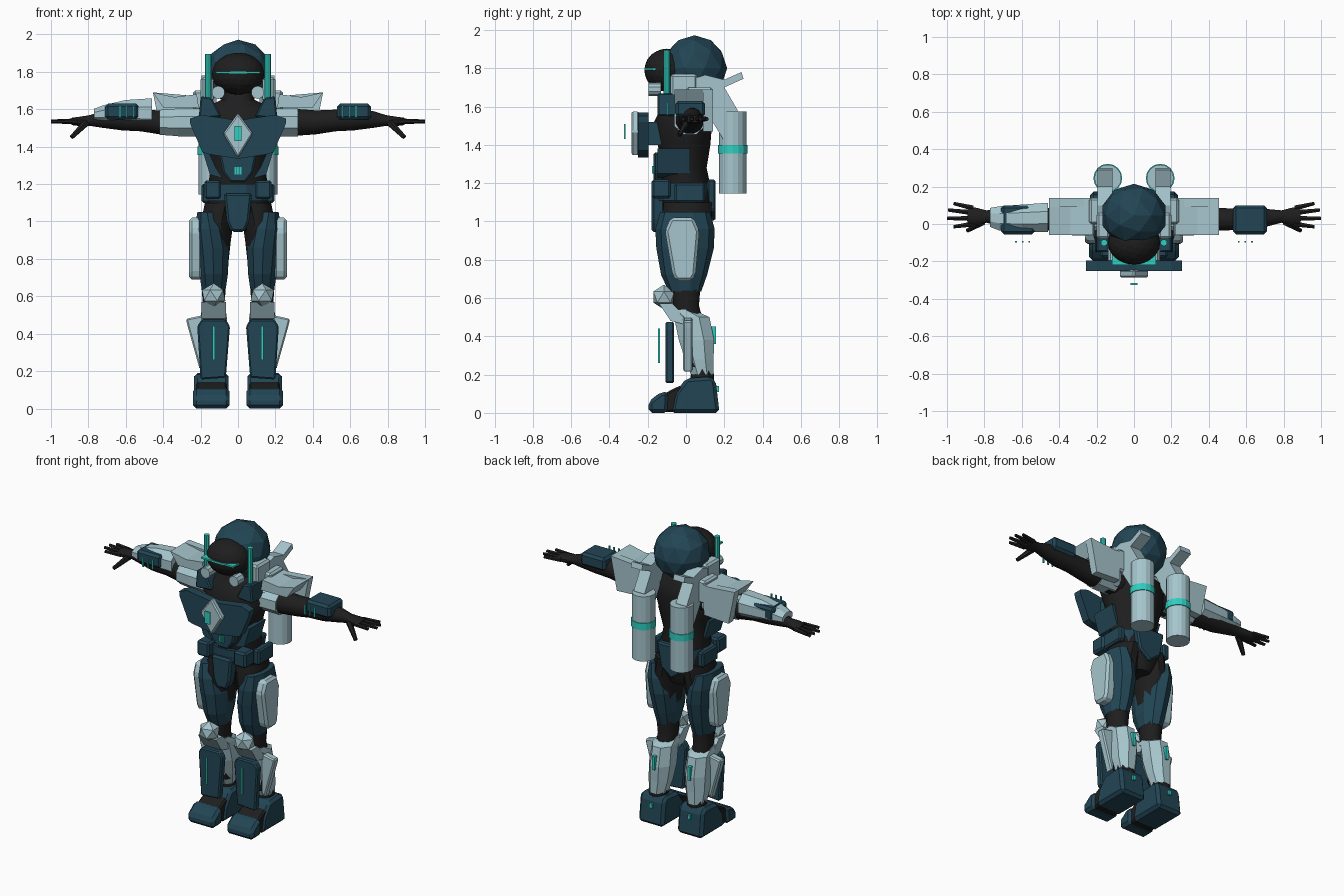
import bpy, bmesh, math
from mathutils import Vector, Matrix


def material(name, rgb):
    m = bpy.data.materials.new(name)
    m.diffuse_color = (*rgb, 1)
    return m


NAVY = material("dark blue armour", (0.016, 0.06, 0.09))
PALE = material("pale blue armour", (0.38, 0.56, 0.61))
TEAL = material("teal light", (0.03, 0.62, 0.53))
BLACK = material("black suit", (0.013, 0.013, 0.013))
BOTH = (1, -1)


def finish(name, bm, mat, side=1, smooth=False, bevel=0):
    if side < 0:
        bmesh.ops.scale(bm, vec=(-1, 1, 1), verts=bm.verts)
    bmesh.ops.recalc_face_normals(bm, faces=bm.faces)
    if bevel:
        bmesh.ops.bevel(bm, geom=bm.edges[:], offset=bevel, segments=1, affect='EDGES')
    me = bpy.data.meshes.new(name)
    bm.to_mesh(me)
    bm.free()
    me.materials.append(mat)
    ob = bpy.data.objects.new(name, me)
    bpy.context.collection.objects.link(ob)
    if smooth:
        bpy.ops.object.select_all(action='DESELECT')
        ob.select_set(True)
        bpy.context.view_layer.objects.active = ob
        bpy.ops.object.shade_smooth_by_angle(angle=math.radians(40))
    return ob


def place(axis, t, a, b):
    return {'x': (t, a, b), 'y': (a, t, b), 'z': (a, b, t)}[axis]


def skin(bm, loops):
    for p, q in zip(loops, loops[1:]):
        for i in range(len(p)):
            j = (i + 1) % len(p)
            bm.faces.new((p[i], p[j], q[j], q[i]))
    bm.faces.new(loops[0])
    bm.faces.new(loops[-1])


def prism(name, pts, axis, lo, hi, mat, sides=(1,), bevel=0.0):
    """Extrude a flat profile along an axis."""
    for s in sides:
        bm = bmesh.new()
        skin(bm, [[bm.verts.new(place(axis, t, a, b)) for a, b in pts] for t in (lo, hi)])
        finish(name, bm, mat, s, bevel=bevel)


def box(name, x, y, z, mat, sides=(1,), bevel=0.0):
    pts = [(x[0], z[0]), (x[1], z[0]), (x[1], z[1]), (x[0], z[1])]
    prism(name, pts, 'y', *y, mat, sides, bevel)


def loft(name, rings, axis, mat, n=8, sides=(1,), smooth=False):
    """Rings are (position, centre a, centre b, radius a, radius b)."""
    for s in sides:
        bm = bmesh.new()
        angles = [2 * math.pi * (i + 0.5) / n for i in range(n)]
        skin(bm, [[bm.verts.new(place(axis, t, a + ra * math.cos(u), b + rb * math.sin(u)))
                   for u in angles] for t, a, b, ra, rb in rings])
        finish(name, bm, mat, s, smooth)


def rod(name, p, q, r1, r2, mat, n=8, sides=(1,), smooth=False):
    p, q = Vector(p), Vector(q)
    for s in sides:
        bm = bmesh.new()
        m = Matrix.Translation((p + q) / 2) @ (q - p).to_track_quat('Z', 'Y').to_matrix().to_4x4()
        bmesh.ops.create_cone(bm, cap_ends=True, segments=n, radius1=r1, radius2=r2,
                              depth=(q - p).length, matrix=m)
        finish(name, bm, mat, s, smooth)


def ball(name, c, r, mat, sub=2, sides=(1,)):
    for s in sides:
        bm = bmesh.new()
        m = Matrix.Translation(c) @ Matrix.Diagonal((*r, 1))
        bmesh.ops.create_icosphere(bm, subdivisions=sub, radius=1, matrix=m)
        finish(name, bm, mat, s)


# Head
ball("helmet", (0, 0.045, 1.8), (0.178, 0.17, 0.172), NAVY)
ball("visor", (0, -0.1, 1.79), (0.14, 0.118, 0.112), BLACK, 3)
box("visor_slit", (-0.118, 0.118), (-0.218, -0.16), (1.791, 1.802), TEAL)
rod("antenna", (0.16, -0.1, 1.66), (0.16, -0.1, 1.895), 0.018, 0.018, TEAL, 10, BOTH)
rod("breather", (0.105, -0.195, 1.69), (0.105, -0.13, 1.69), 0.035, 0.035, PALE, 10, BOTH)
box("jaw_guard", (0.13, 0.2), (-0.08, 0.06), (1.64, 1.77), PALE, BOTH, 0.012)

# Suit body
loft("torso", [(0.95, 0, 0.01, 0.08, 0.1), (1.05, 0, 0.01, 0.17, 0.14), (1.14, 0, 0, 0.17, 0.14),
               (1.28, 0, -0.01, 0.15, 0.12), (1.4, 0, -0.01, 0.18, 0.14),
               (1.52, 0, -0.015, 0.22, 0.155), (1.6, 0, 0, 0.2, 0.13),
               (1.65, 0, 0, 0.09, 0.09), (1.72, 0, 0, 0.08, 0.08)], 'z', BLACK, 16, smooth=True)

# Chest armour
prism("chest_plate", [(0, 1.54), (0.06, 1.55), (0.2, 1.57), (0.257, 1.55), (0.255, 1.52),
                      (0.19, 1.37), (0.16, 1.36), (0, 1.335)], 'y', -0.25, -0.195, NAVY, BOTH)
box("chest_mount", (-0.1, 0.1), (-0.2, -0.12), (1.4, 1.52), NAVY)
prism("chest_diamond", [(0, 1.34), (0.08, 1.47), (0, 1.58), (-0.08, 1.47)],
      'y', -0.285, -0.245, PALE, bevel=0.008)
box("chest_light", (-0.02, 0.02), (-0.325, -0.315), (1.43, 1.51), TEAL)
prism("collar", [(0.21, 1.55), (0.2, 1.67), (0.14, 1.66), (0.09, 1.56)],
      'y', -0.15, -0.03, NAVY, BOTH, 0.008)

# Abdomen and belt
prism("abdomen_plate", [(-0.1, 1.36), (0.1, 1.36), (0.08, 1.26), (0.04, 1.21),
                        (-0.04, 1.21), (-0.08, 1.26)], 'y', -0.17, -0.11, NAVY, bevel=0.01)
for x in (-0.014, 0, 0.014):
    box("abdomen_light", (x - 0.005, x + 0.005), (-0.178, -0.165), (1.25, 1.29), TEAL)
prism("rib_guard", [(0.08, 1.23), (0.15, 1.25), (0.19, 1.38), (0.16, 1.38), (0.12, 1.29)],
      'y', -0.15, 0.02, NAVY, BOTH)
loft("belt", [(1.11, 0, -0.01, 0.175, 0.15), (1.2, 0, -0.01, 0.17, 0.15)], 'z', NAVY, 12)
box("belt_pouch", (0.09, 0.18), (-0.18, -0.08), (1.12, 1.22), NAVY, BOTH, 0.012)
box("side_pouch", (0.15, 0.195), (-0.06, 0.1), (1.1, 1.2), NAVY, BOTH, 0.01)
prism("groin_plate", [(-0.075, 1.15), (0.075, 1.15), (0.06, 1.0), (0.035, 0.945),
                      (-0.035, 0.945), (-0.06, 1.0)], 'y', -0.18, -0.11, NAVY, bevel=0.012)
prism("tail_plate", [(-0.11, 1.22), (0.11, 1.22), (0.08, 1.06), (0, 1.0), (-0.08, 1.06)],
      'y', 0.11, 0.155, NAVY, bevel=0.01)

# Shoulders and arms
loft("arm", [(0.15, 0.02, 1.53, 0.08, 0.08), (0.3, 0.02, 1.53, 0.078, 0.075),
             (0.42, 0.025, 1.53, 0.065, 0.066), (0.52, 0.025, 1.54, 0.06, 0.06),
             (0.62, 0.025, 1.545, 0.062, 0.06), (0.73, 0.035, 1.545, 0.045, 0.045),
             (0.79, 0.04, 1.54, 0.034, 0.03), (0.84, 0.04, 1.535, 0.048, 0.027),
             (0.89, 0.045, 1.535, 0.05, 0.02)], 'x', BLACK, 12, BOTH, True)
for y0, y1, x1 in ((0.0, -0.015, 0.965), (0.03, 0.03, 1.0), (0.06, 0.075, 0.995), (0.085, 0.11, 0.965)):
    rod("finger", (0.86, y0, 1.535), (x1, y1, 1.535), 0.016, 0.01, BLACK, 6, BOTH, True)
rod("thumb", (0.81, 0.01, 1.53), (0.89, -0.035, 1.45), 0.02, 0.012, BLACK, 6, BOTH, True)
loft("upper_arm_sleeve", [(0.19, 0.02, 1.53, 0.09, 0.08), (0.32, 0.02, 1.53, 0.088, 0.082)],
     'x', PALE, 8, BOTH)
loft("upper_arm_cuff", [(0.32, 0.02, 1.53, 0.088, 0.08), (0.42, 0.02, 1.53, 0.076, 0.072)],
     'x', PALE, 8, (-1,))
prism("shoulder_pad", [(0.21, 1.61), (0.4, 1.61), (0.455, 1.69), (0.34, 1.665), (0.22, 1.68)],
      'y', -0.06, 0.14, PALE, BOTH)
prism("shoulder_back", [(0.23, 1.48), (0.41, 1.47), (0.455, 1.69), (0.22, 1.67)],
      'y', 0.09, 0.14, PALE, BOTH)
loft("forearm_guard", [(0.46, 0.035, 1.58, 0.085, 0.085), (0.6, 0.03, 1.58, 0.08, 0.075),
                       (0.72, 0.03, 1.575, 0.07, 0.05), (0.77, 0.035, 1.57, 0.055, 0.035)],
     'x', PALE, 8, (-1,))
box("bracer", (0.53, 0.71), (-0.055, 0.1), (1.545, 1.63), NAVY, BOTH, 0.015)
for x in (0.56, 0.595, 0.63):
    box("bracer_light", (x - 0.005, x + 0.005), (-0.1, -0.092), (1.555, 1.62), TEAL, BOTH)

# Backpack
prism("pack_arm", [(0.0, 1.7), (0.02, 1.74), (0.1, 1.765), (0.2, 1.74), (0.29, 1.78), (0.3, 1.745),
                   (0.2, 1.7), (0.27, 1.58), (0.27, 1.5), (0.2, 1.42), (0.12, 1.55), (0.07, 1.66)],
      'x', 0.115, 0.195, PALE, BOTH)
box("pack_shoulder_block", (0.14, 0.24), (0.0, 0.14), (1.55, 1.7), PALE, BOTH, 0.012)
rod("tank", (0.14, 0.245, 1.145), (0.14, 0.245, 1.575), 0.072, 0.072, PALE, 16, BOTH)
rod("tank_band", (0.14, 0.245, 1.355), (0.14, 0.245, 1.4), 0.077, 0.077, TEAL, 16, BOTH)

# Legs
loft("leg", [(0.24, 0.14, 0.06, 0.06, 0.065), (0.4, 0.13, 0.04, 0.065, 0.075),
             (0.56, 0.13, 0.0, 0.06, 0.07), (0.68, 0.13, 0.0, 0.07, 0.08),
             (0.9, 0.12, 0.0, 0.085, 0.125), (1.0, 0.11, 0.0, 0.09, 0.135),
             (1.1, 0.09, 0.01, 0.09, 0.13)], 'z', BLACK, 12, BOTH, True)
loft("thigh_armour", [(0.635, 0.13, -0.005, 0.067, 0.085), (0.72, 0.13, -0.01, 0.08, 0.12),
                      (0.86, 0.135, -0.005, 0.092, 0.15), (0.96, 0.15, -0.005, 0.085, 0.155),
                      (1.05, 0.165, -0.005, 0.055, 0.13)], 'z', NAVY, 10, BOTH)
prism("thigh_side_plate", [(-0.08, 1.02), (0.04, 1.02), (0.07, 0.95), (0.05, 0.72),
                           (0.03, 0.69), (-0.05, 0.69), (-0.07, 0.72), (-0.11, 0.95)],
      'x', 0.19, 0.262, PALE, BOTH, 0.015)
ball("knee_cap", (0.13, -0.115, 0.605), (0.07, 0.065, 0.065), PALE, 1, BOTH)
prism("knee_guard", [(-0.14, 0.57), (-0.07, 0.57), (0.0, 0.5), (0.0, 0.46), (-0.08, 0.48)],
      'x', 0.065, 0.195, PALE, BOTH)
loft("calf_armour", [(0.2, 0.14, 0.085, 0.06, 0.065), (0.28, 0.135, 0.07, 0.075, 0.08),
                     (0.38, 0.13, 0.055, 0.082, 0.1), (0.5, 0.13, 0.03, 0.075, 0.1),
                     (0.54, 0.13, -0.03, 0.065, 0.07)], 'z', PALE, 8, BOTH)
box("calf_light", (0.12, 0.14), (0.12, 0.157), (0.36, 0.45), TEAL, BOTH)
prism("shin_plate", [(0.065, 0.165), (0.2, 0.155), (0.218, 0.44), (0.195, 0.475),
                     (0.065, 0.475), (0.043, 0.44)], 'y', -0.108, -0.062, NAVY, BOTH, 0.008)
box("shin_light", (0.124, 0.136), (-0.147, -0.137), (0.26, 0.44), TEAL, BOTH)
prism("shin_fin", [(0.18, 0.5), (0.278, 0.48), (0.272, 0.45), (0.205, 0.21), (0.18, 0.24)],
      'y', -0.015, 0.035, PALE, BOTH, 0.008)

# Boots
prism("boot_heel", [(-0.08, 0.0), (0.175, 0.0), (0.155, 0.17), (0.13, 0.19),
                    (0.0, 0.18), (-0.06, 0.1)], 'x', 0.05, 0.235, NAVY, BOTH, 0.018)
prism("boot_middle", [(-0.14, 0.005), (0.0, 0.005), (0.02, 0.16), (-0.06, 0.13), (-0.13, 0.09)],
      'x', 0.06, 0.225, BLACK, BOTH, 0.01)
prism("boot_toe", [(-0.195, 0.0), (-0.095, 0.0), (-0.09, 0.11), (-0.13, 0.11), (-0.195, 0.06)],
      'x', 0.045, 0.24, NAVY, BOTH, 0.018)
rod("ankle", (0.14, 0.085, 0.15), (0.14, 0.085, 0.25), 0.062, 0.058, BLACK, 12, BOTH)
box("heel_light", (0.13, 0.15), (0.15, 0.172), (0.11, 0.14), TEAL, BOTH)
